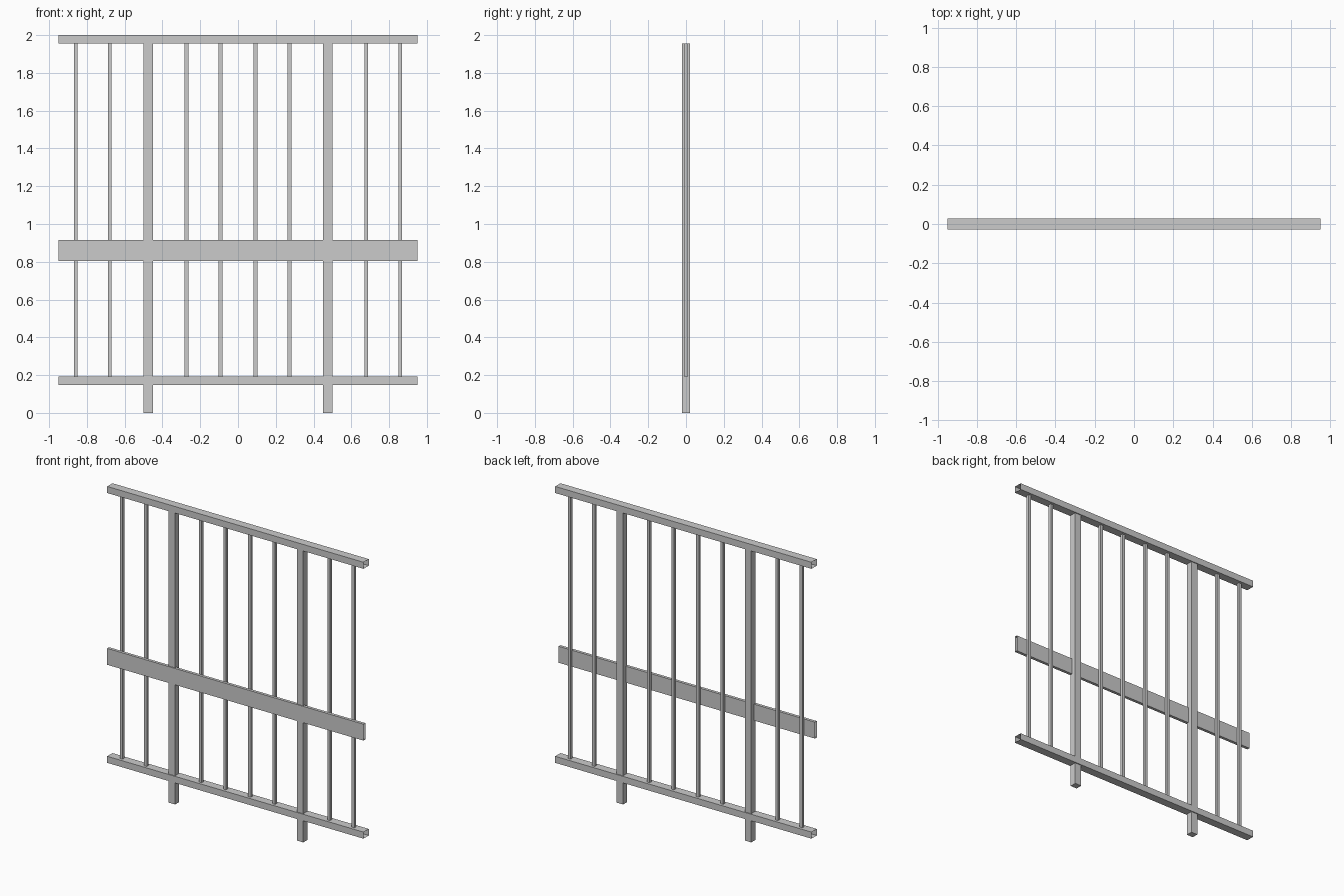
import bpy, bmesh

if "Cube" in bpy.data.objects:
    bpy.data.objects.remove(bpy.data.objects["Cube"])


def box(name, lo, hi, open_axis=None):
    """Box between two corners; open_axis removes the two end faces along that axis."""
    bm = bmesh.new()
    bmesh.ops.create_cube(bm, size=1)
    for v in bm.verts:
        for i in range(3):
            v.co[i] = lo[i] if v.co[i] < 0 else hi[i]
    if open_axis is not None:
        ends = [f for f in bm.faces if abs(f.normal[open_axis]) > 0.9]
        bmesh.ops.delete(bm, geom=ends, context='FACES_ONLY')
    mesh = bpy.data.meshes.new(name)
    bm.to_mesh(mesh)
    bm.free()
    obj = bpy.data.objects.new(name, mesh)
    bpy.context.collection.objects.link(obj)
    return obj


HALF = 0.95    # half panel width
DEPTH = 0.028  # half rail depth
TOP = 1.956    # underside of the top rail

# Open-ended rails and the front board
box("top_rail", (-HALF, -DEPTH, TOP), (HALF, DEPTH, 2.0), 0)
box("bottom_rail", (-HALF, -DEPTH, 0.148), (HALF, DEPTH, 0.192), 0)
box("middle_board", (-HALF, -DEPTH, 0.805), (HALF, -0.008, 0.915), 0)

for side, s in (("left", -1), ("right", 1)):
    # Posts standing on the ground
    x = s * 0.475
    box(f"{side}_post", (x - 0.024, -0.022, 0), (x + 0.024, 0.022, TOP))
    # Thin balusters between the rails
    for i, d in enumerate((0.092, 0.272, 0.679, 0.859)):
        x = s * d
        box(f"{side}_baluster_{i + 1}", (x - 0.01, -0.01, 0.192), (x + 0.01, 0.01, TOP), 2)
